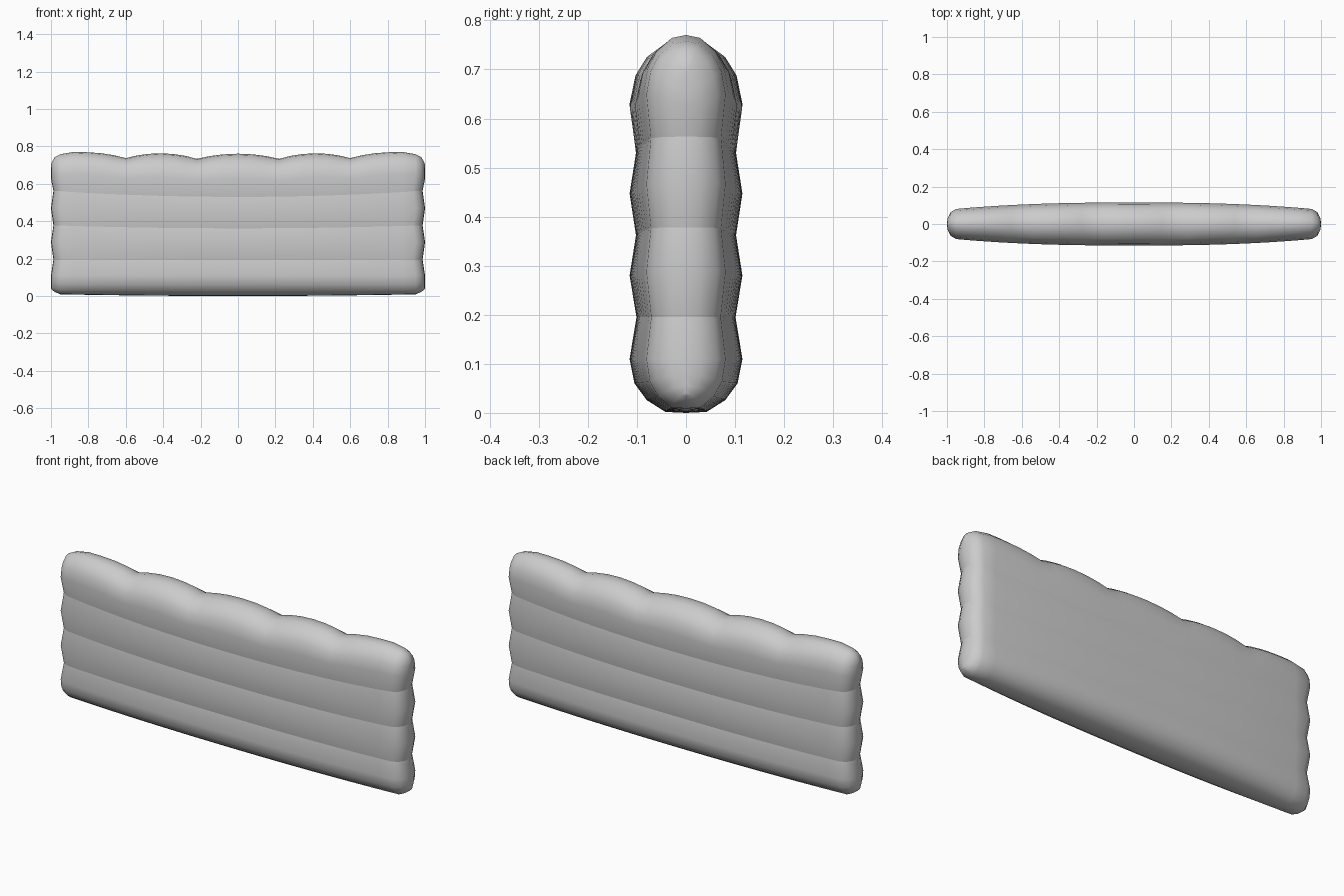
import bpy
import bmesh

cube = bpy.data.objects.get("Cube")
if cube:
    bpy.data.objects.remove(cube)

# Half profile, bottom to top: (half depth, height, lift at the ends, is seam)
PROFILE = [
    (0, 0, 0.01, False), (0.042, 0.002, 0.01, False), (0.08, 0.026, 0.008, False),
    (0.105, 0.06, 0.004, False), (0.115, 0.11, 0, False),
    (0.101, 0.195, 0, True), (0.115, 0.28, 0.008, False),
    (0.102, 0.362, 0.016, True), (0.115, 0.447, 0.022, False),
    (0.102, 0.53, 0.033, True), (0.115, 0.63, 0.028, False),
    (0.103, 0.688, 0.02, False), (0.08, 0.725, 0.015, False),
    (0.038, 0.755, 0.012, False), (0, 0.761, 0.012, False),
]

# Columns from the middle to the end: (x, depth factor, bottom raise, top drop)
COLUMNS = [(x, 1, 0, 0) for x in
           (0, 0.08, 0.15, 0.22, 0.28, 0.34, 0.41, 0.48, 0.54, 0.6,
            0.66, 0.73, 0.81, 0.88)]
COLUMNS += [(0.95, 1, 0, 0.014), (0.98, 0.82, 0.012, 0.03),
            (0.997, 0.4, 0.025, 0.06), (1, 0, 0.03, 0.075)]

# Scallops along the top edge: (centre, half width)
LOBES = [(0, 0.22), (0.41, 0.19), (0.81, 0.21)]


def scallop(x):
    if x > 0.81:
        return 0
    return min(abs(x - c) / w for c, w in LOBES) ** 2


def clamp(v):
    return max(0, min(1, v))


def point(column, row):
    x, factor, rise, drop = column
    half, z, lift, seam = row
    depth = half * factor * (1 - 0.34 * x ** 2.5)
    top = clamp((z - 0.53) / 0.23)
    height = z + lift * x * x - 0.028 * scallop(x) * top
    height += rise * clamp(1 - z / 0.11) - drop * top
    if seam and x > 0.9:
        x -= 0.013
    return x, -depth, height


# Quarter of the padded panel, with hard seams between the horizontal tubes
bm = bmesh.new()
grid = [[bm.verts.new(point(c, r)) for r in PROFILE] for c in COLUMNS]
for a, b in zip(grid, grid[1:]):
    for i in range(len(PROFILE) - 1):
        face = bm.faces.new((a[i], b[i], b[i + 1], a[i + 1]))
        face.smooth = True
    for i, row in enumerate(PROFILE):
        if row[3]:
            bm.edges.get((a[i], b[i])).smooth = False
bmesh.ops.remove_doubles(bm, verts=bm.verts, dist=0.003)
bmesh.ops.recalc_face_normals(bm, faces=bm.faces)
if sum(f.normal.y * f.calc_area() for f in bm.faces) > 0:
    bmesh.ops.reverse_faces(bm, faces=bm.faces)

mesh = bpy.data.meshes.new("padded_panel")
bm.to_mesh(mesh)
bm.free()
panel = bpy.data.objects.new("padded_panel", mesh)
bpy.context.collection.objects.link(panel)

# Mirror to the other side and to the back
mirror = panel.modifiers.new("mirror", 'MIRROR')
mirror.use_axis = (True, True, False)
mirror.use_clip = True
mirror.merge_threshold = 0.001

# Plain grey padding
grey = bpy.data.materials.new("light_grey")
grey.use_nodes = True
colour = (0.6, 0.6, 0.6, 1)
grey.diffuse_color = colour
grey.node_tree.nodes["Principled BSDF"].inputs["Base Color"].default_value = colour
mesh.materials.append(grey)
